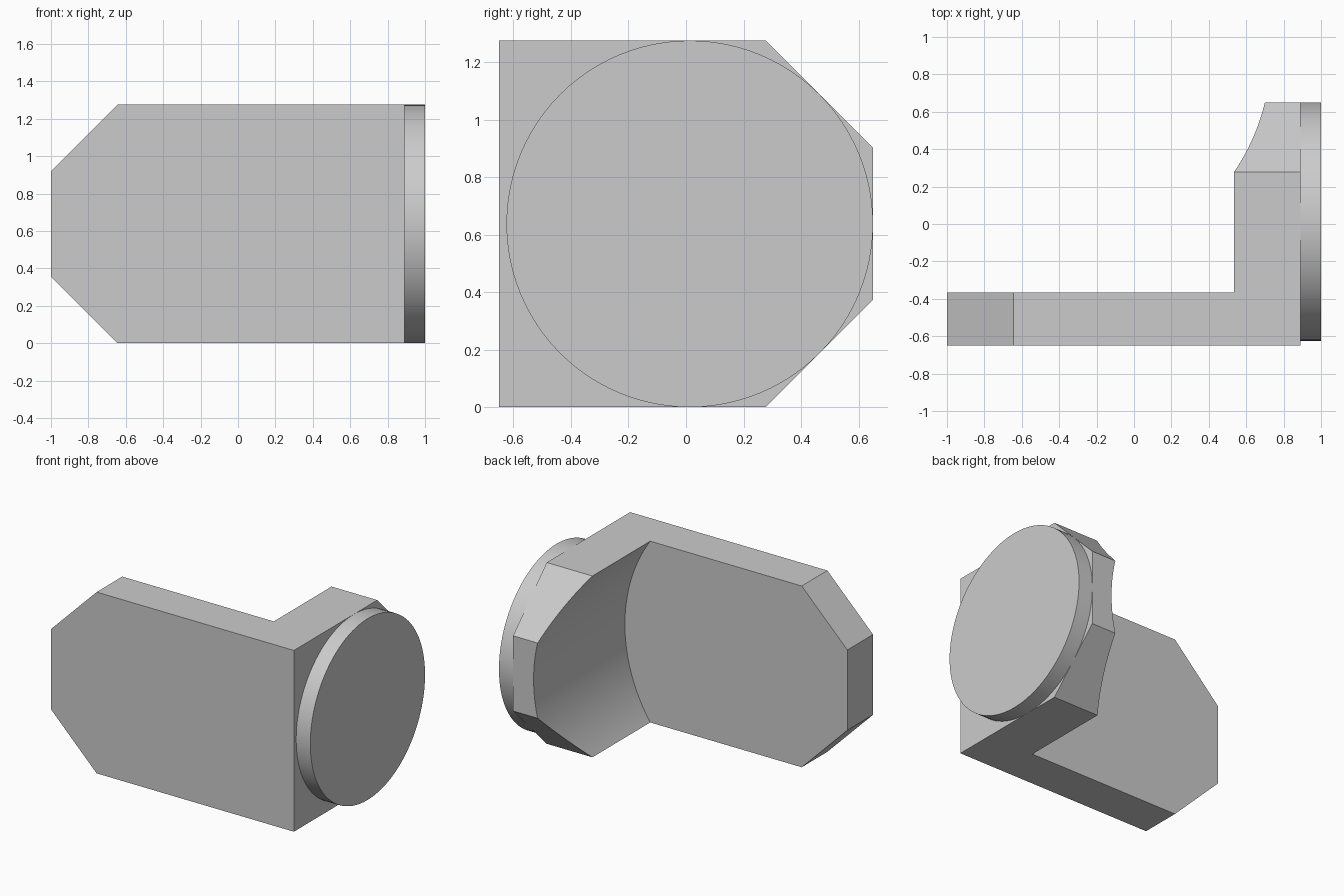
import bpy, bmesh, math
from mathutils import Vector

if "Cube" in bpy.data.objects:
    bpy.data.objects.remove(bpy.data.objects["Cube"])

H = 1.275            # height
MID = H / 2


def cylinder(name, radius, depth, loc, rot, sides):
    bpy.ops.mesh.primitive_cylinder_add(vertices=sides, radius=radius, depth=depth,
                                        location=loc, rotation=rot)
    ob = bpy.context.object
    ob.name = name
    return ob


def smooth(ob):
    bpy.ops.object.select_all(action='DESELECT')
    ob.select_set(True)
    bpy.context.view_layer.objects.active = ob
    bpy.ops.object.shade_smooth_by_angle(angle=math.radians(25))


# Bracket blank: front outline with two clipped corners, extruded in depth
outline = [(-1, 0.355), (-0.645, 0), (0.89, 0), (0.89, H), (-0.645, H), (-1, H - 0.355)]
bm = bmesh.new()
face = bm.faces.new([bm.verts.new((x, -0.65, z)) for x, z in outline])
ext = bmesh.ops.extrude_face_region(bm, geom=[face])
bmesh.ops.translate(bm, vec=(0, 1.3, 0),
                    verts=[v for v in ext['geom'] if isinstance(v, bmesh.types.BMVert)])

# Clipped rear corners, top and bottom
for z, s in ((H, 1), (0, -1)):
    res = bmesh.ops.bisect_plane(bm, geom=bm.verts[:] + bm.edges[:] + bm.faces[:],
                                 plane_co=(0, 0.277, z), plane_no=Vector((0, 1, s)).normalized(),
                                 clear_outer=True)
    bmesh.ops.holes_fill(bm, edges=[e for e in bm.edges if e.is_boundary])
bmesh.ops.recalc_face_normals(bm, faces=bm.faces)
mesh = bpy.data.meshes.new("bracket")
bm.to_mesh(mesh)
bm.free()
bracket = bpy.data.objects.new("bracket", mesh)
bpy.context.collection.objects.link(bracket)

# Large round cut leaves the thin front plate and the hollowed side block
cutter = cylinder("round_cutter", 1.131, 2, (-0.4, -0.365 + 1, MID),
                  (math.pi / 2, 0, 0), 192)
cutter.hide_render = True
mod = bracket.modifiers.new("round_cut", 'BOOLEAN')
mod.operation = 'DIFFERENCE'
mod.solver = 'EXACT'
mod.object = cutter
bpy.context.view_layer.objects.active = bracket
bpy.ops.object.modifier_apply(modifier=mod.name)
bpy.data.objects.remove(cutter)
smooth(bracket)

# Round disc on the right side
disc = cylinder("disc", MID, 0.11, (0.945, 0.013, MID), (0, math.pi / 2, 0), 96)
smooth(disc)
